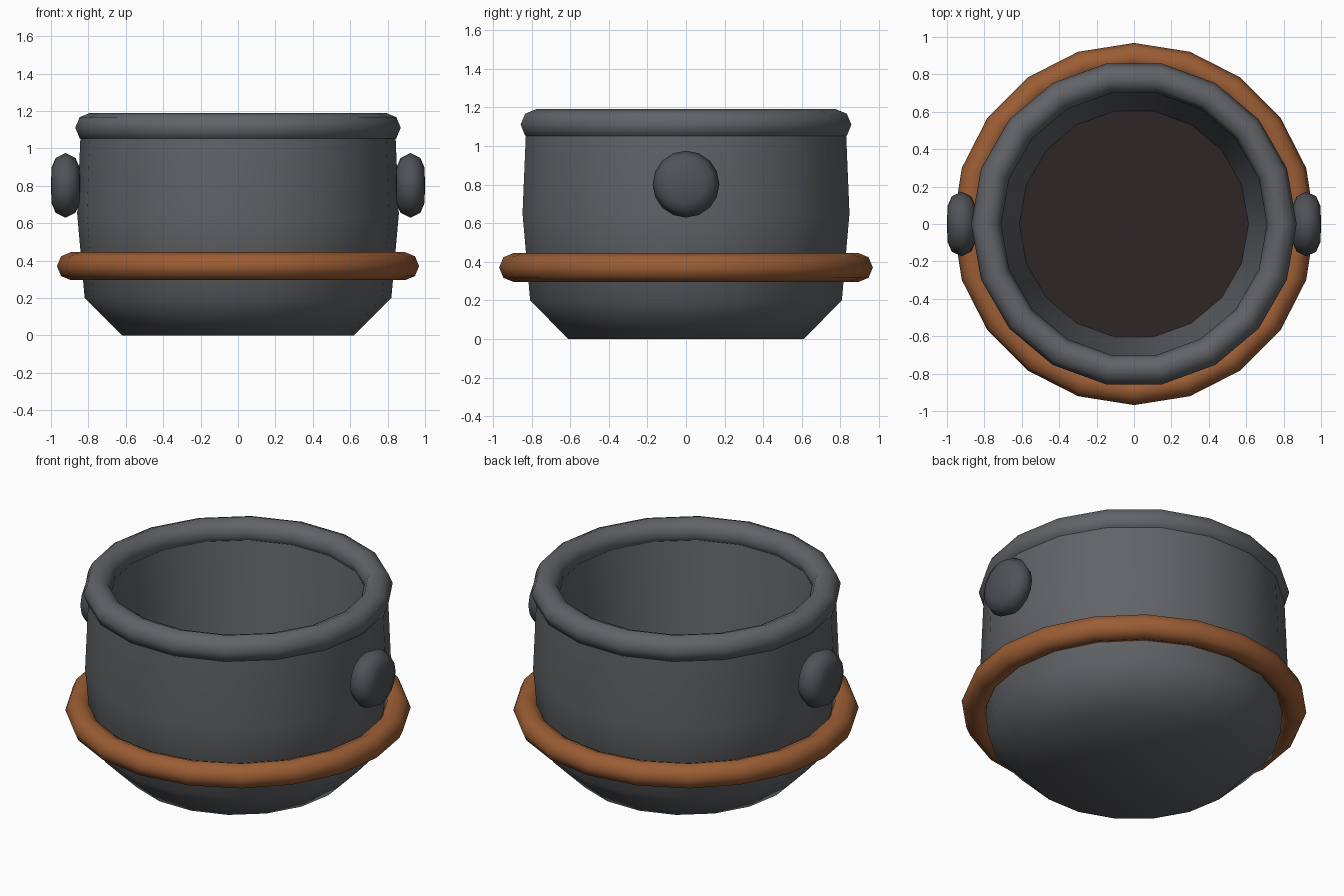
import bpy, bmesh, math
from mathutils import Matrix

if "Cube" in bpy.data.objects:
    bpy.data.objects.remove(bpy.data.objects["Cube"])


def material(name, rgb):
    m = bpy.data.materials.new(name)
    m.diffuse_color = (*rgb, 1)
    m.use_nodes = True
    m.node_tree.nodes["Principled BSDF"].inputs["Base Color"].default_value = m.diffuse_color
    return m


iron = material("iron", (0.12, 0.125, 0.135))
dark_iron = material("dark_iron", (0.08, 0.085, 0.095))
copper = material("copper", (0.33, 0.11, 0.035))
soot = material("soot", (0.027, 0.019, 0.019))


def lathe(name, profile, sides, mat, closed=False, matrix=None, angle=50):
    """Spin (radius, z) points around z; closed joins the profile into a loop."""
    bm = bmesh.new()
    rings = []
    for r, z in profile:
        if r == 0:
            rings.append([bm.verts.new((0, 0, z))] * sides)
        else:
            rings.append([bm.verts.new((r * math.cos(2 * math.pi * i / sides),
                                        r * math.sin(2 * math.pi * i / sides), z))
                          for i in range(sides)])
    pairs = list(zip(rings, rings[1:]))
    if closed:
        pairs.append((rings[-1], rings[0]))
    for a, b in pairs:
        for i in range(sides):
            j = (i + 1) % sides
            bm.faces.new(list(dict.fromkeys((a[i], a[j], b[j], b[i]))))
    if matrix:
        bm.transform(matrix)
    bmesh.ops.recalc_face_normals(bm, faces=bm.faces)
    me = bpy.data.meshes.new(name)
    bm.to_mesh(me)
    bm.free()
    me.materials.append(mat)
    ob = bpy.data.objects.new(name, me)
    bpy.context.collection.objects.link(ob)
    bpy.ops.object.select_all(action='DESELECT')
    ob.select_set(True)
    bpy.context.view_layer.objects.active = ob
    bpy.ops.object.shade_smooth_by_angle(angle=math.radians(angle))
    return ob


def ring(name, major, minor, z, sides, mat):
    pts = [(major + minor * math.cos(k * math.pi / 4),
            z + minor * math.sin(k * math.pi / 4)) for k in range(8)]
    return lathe(name, pts, sides, mat, closed=True)


# pot body: chamfered foot, slight belly, thick wall with a tapered inside
lathe("pot_body", [(0, 0), (0.62, 0), (0.82, 0.2), (0.86, 0.65), (0.84, 1.12),
                   (0.73, 1.12), (0.612, 0.15), (0, 0.15)],
      18, iron)

# dark floor inside the pot
lathe("pot_floor", [(0, 0.155), (0.613, 0.155)], 18, soot)

# rolled rim and copper band
ring("rim", 0.79, 0.08, 1.11, 18, iron)
ring("band", 0.893, 0.075, 0.37, 20, copper)

# rounded side knobs
knob = [(0, -0.078), (0.095, -0.075), (0.147, -0.053), (0.173, 0),
        (0.147, 0.053), (0.095, 0.075), (0, 0.078)]
for side, label in ((-1, "left"), (1, "right")):
    mat = Matrix.Translation((side * 0.922, 0, 0.802)) @ Matrix.Rotation(side * math.pi / 2, 4, 'Y')
    lathe(label + "_knob", knob, 16, dark_iron, matrix=mat, angle=60)
